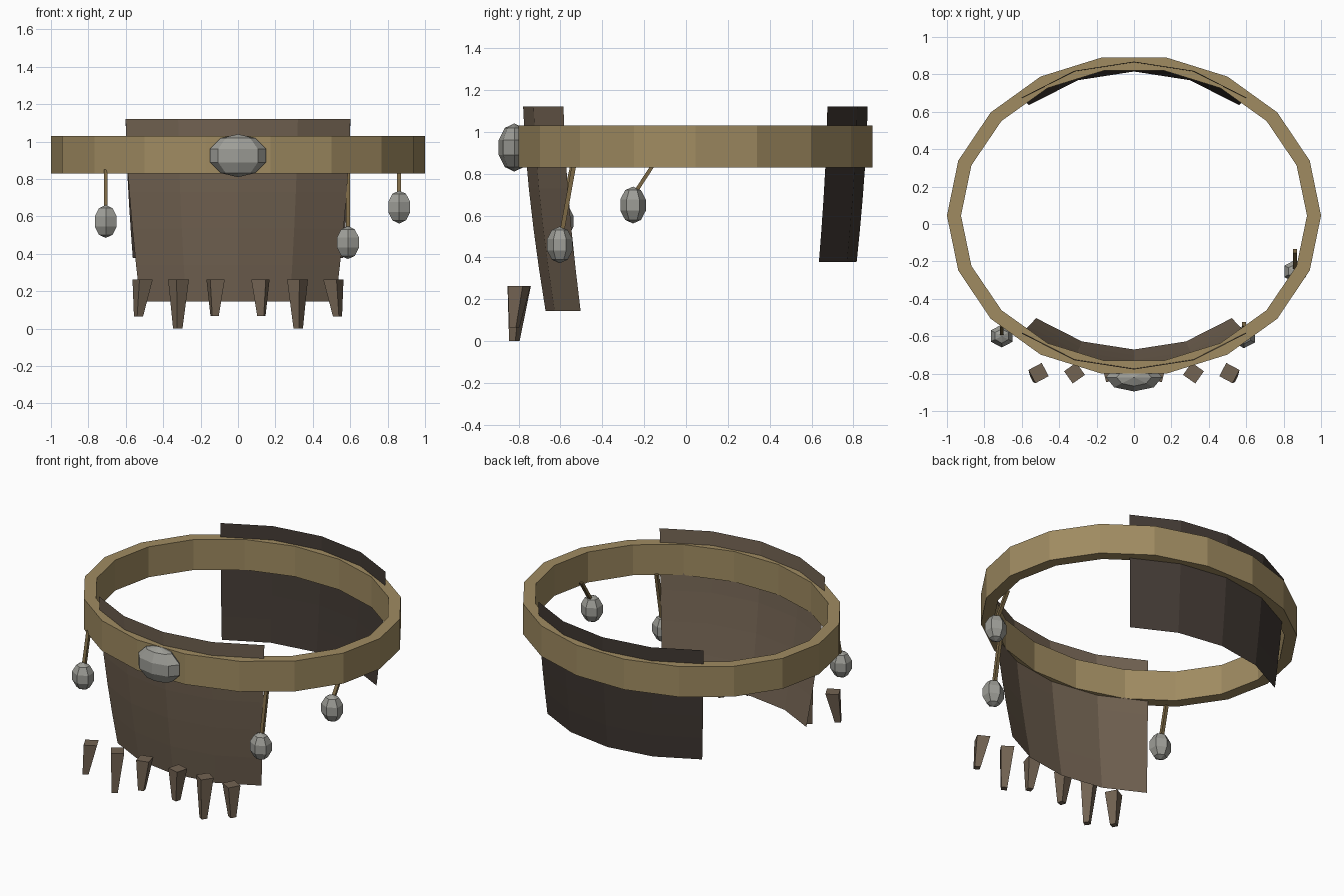
import bpy
from math import sin, cos, radians, pi
from mathutils import Vector, Matrix

if "Cube" in bpy.data.objects:
    bpy.data.objects.remove(bpy.data.objects["Cube"])

CY = 0.045  # centre of the waist ellipse


def material(name, rgb):
    m = bpy.data.materials.new(name)
    m.diffuse_color = (*rgb, 1)
    m.use_nodes = True
    m.node_tree.nodes["Principled BSDF"].inputs["Base Color"].default_value = m.diffuse_color
    return m


BRASS = material("tan_leather", (0.35, 0.26, 0.12))
HIDE = material("brown_hide", (0.17, 0.125, 0.085))
DARK = material("dark_hide", (0.055, 0.042, 0.034))
STONE = material("grey_stone", (0.34, 0.34, 0.31))
CORD = material("cord", (0.20, 0.14, 0.06))


def loft(name, rings, mat, closed=True, cap=False, wrap=False):
    """Skin a list of equally sized point rings with quads."""
    n, rows = len(rings[0]), len(rings)
    verts = [p for r in rings for p in r]
    faces = []
    for i in range(rows if wrap else rows - 1):
        a, b = i * n, (i + 1) % rows * n
        for j in range(n if closed else n - 1):
            k = (j + 1) % n
            faces.append((a + j, a + k, b + k, b + j))
    if cap:
        faces += [tuple(range(n))[::-1], tuple(range((rows - 1) * n, rows * n))]
    me = bpy.data.meshes.new(name)
    me.from_pydata(verts, [], faces)
    me.materials.append(mat)
    ob = bpy.data.objects.new(name, me)
    bpy.context.collection.objects.link(ob)
    return ob


def arc(rx, ry, z, degrees):
    return [(rx * cos(radians(d)), CY + ry * sin(radians(d)), z) for d in degrees]


def stone(name, loc, radii, segments):
    bpy.ops.mesh.primitive_uv_sphere_add(segments=segments, ring_count=5, radius=1, location=loc)
    ob = bpy.context.object
    ob.name = name
    ob.scale = radii
    ob.data.materials.append(STONE)


def cord(name, a, b, r=0.015):
    a, b = Vector(a), Vector(b)
    square = [Vector((r * cos(t), r * sin(t), 0)) for t in (pi / 4, 3 * pi / 4, 5 * pi / 4, 7 * pi / 4)]
    loft(name, [[p + q for q in square] for p in (b, a)], CORD, cap=True)


# belt: 18-sided elliptical band
turn = range(0, 360, 20)
loft("belt", [arc(1, 0.858, 0.83, turn), arc(1, 0.858, 1.03, turn),
              arc(0.925, 0.787, 1.03, turn), arc(0.925, 0.787, 0.83, turn)], BRASS, wrap=True)


# hide panels: thin curved sheets that taper inwards towards the hem
def panel(name, mid, hem, taper, mat):
    rings = []
    for i in range(6):
        t = i / 5
        s = 1 - taper * t ** 1.5
        rings.append(arc(0.935 * s, 0.823 * s, hem + (1.12 - hem) * (1 - t),
                         range(mid + 40, mid - 41, -20)))
    loft(name, rings, mat, closed=False)


panel("front_panel", 270, 0.145, 0.13, HIDE)
panel("back_panel", 90, 0.378, 0.064, DARK)

# buckle stone
stone("buckle_stone", (0, -0.82, 0.925), (0.158, 0.079, 0.115), 8)

# hanging beads on cords
for i, (x, y, z, cord_y, cord_z) in enumerate([(-0.707, -0.599, 0.573, -0.54, 0.85),
                                               (0.588, -0.603, 0.46, -0.535, 0.84),
                                               (0.862, -0.253, 0.65, -0.145, 0.86)]):
    stone(f"bead_{i + 1}", (x, y, z), (0.071, 0.064, 0.088), 6)
    cord(f"bead_cord_{i + 1}", (x, cord_y, cord_z), (x, y + 0.01, z + 0.06))

# claws hanging in front of the hem, mirrored left and right
for side, label in ((-1, "left"), (1, "right")):
    for i, (x, tip_x, tip_z, angle) in enumerate([(0.12, 0.125, 0.067, 15),
                                                  (0.318, 0.322, 0.0, 35),
                                                  (0.51, 0.532, 0.065, 28)]):
        rot = Matrix.Rotation(radians(-side * angle), 3, 'Z')
        rings = []
        for cx, cy, cz, h in ((tip_x, -0.82, tip_z, 0.018), (x, -0.797, 0.263, 0.04)):
            rings.append([Vector((side * cx, cy, cz)) + rot @ Vector((u * h, v * h, 0))
                          for u, v in ((-1, -1), (1, -1), (1, 1), (-1, 1))])
        loft(f"claw_{label}_{i + 1}", rings, HIDE, cap=True)
